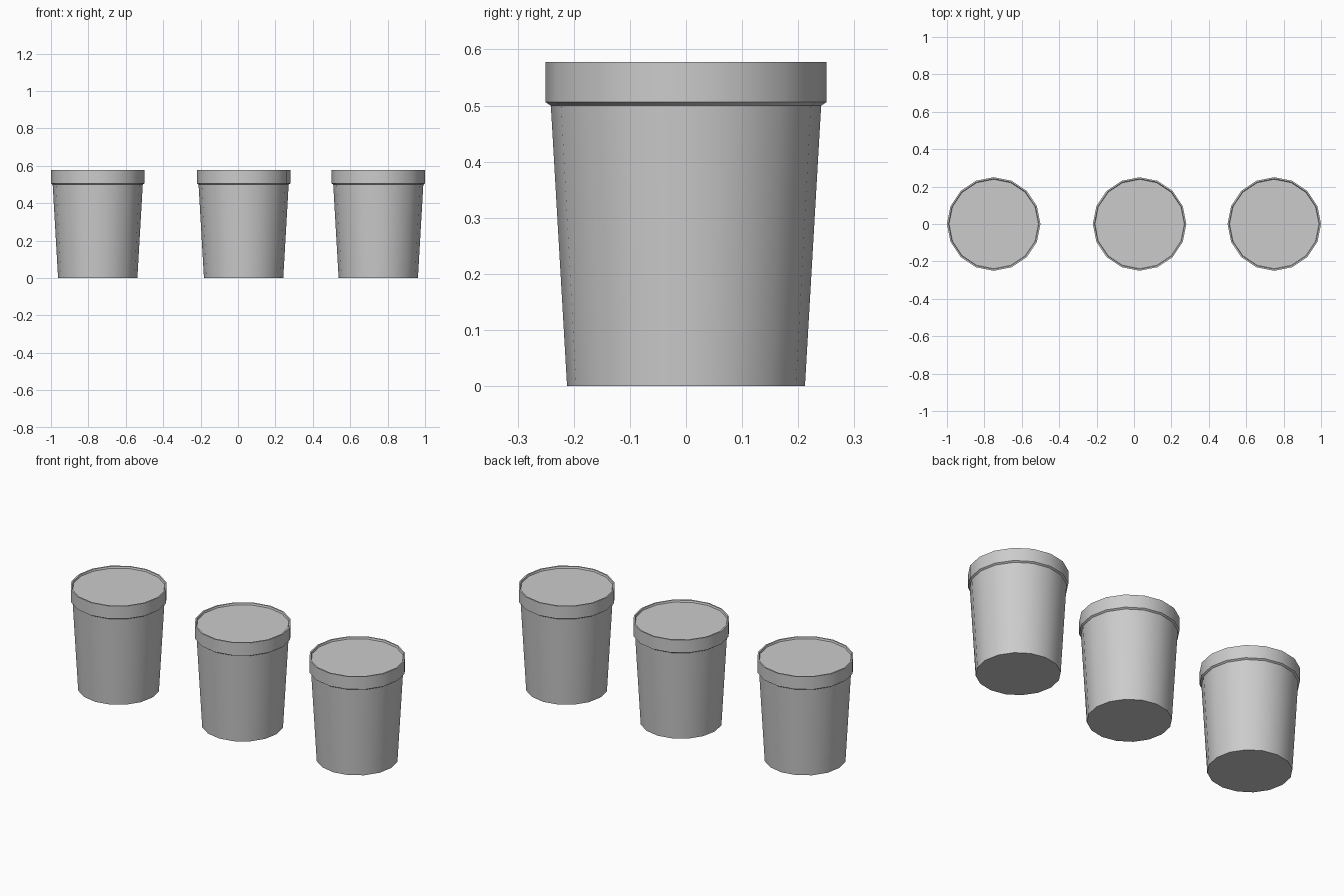
import bpy, bmesh, math

cube = bpy.data.objects.get("Cube")
if cube:
    bpy.data.objects.remove(cube, do_unlink=True)

SIDES = 16
grey = bpy.data.materials.new("plain grey")
grey.use_nodes = True
colour = (0.6, 0.6, 0.6, 1)
grey.diffuse_color = colour
grey.node_tree.nodes["Principled BSDF"].inputs["Base Color"].default_value = colour


def turned(name, profile, x):
    """Revolve a (radius, height) profile and cap both ends."""
    bm = bmesh.new()
    rings = []
    for r, z in profile:
        angles = [2 * math.pi * i / SIDES for i in range(SIDES)]
        rings.append([bm.verts.new((r * math.cos(a), r * math.sin(a), z)) for a in angles])
    for low, high in zip(rings, rings[1:]):
        for i in range(SIDES):
            j = (i + 1) % SIDES
            bm.faces.new((low[i], low[j], high[j], high[i]))
    bm.faces.new(rings[0][::-1])
    bm.faces.new(rings[-1])
    bmesh.ops.recalc_face_normals(bm, faces=bm.faces)
    mesh = bpy.data.meshes.new(name)
    bm.to_mesh(mesh)
    bm.free()
    mesh.materials.append(grey)
    obj = bpy.data.objects.new(name, mesh)
    obj.location.x = x
    bpy.context.collection.objects.link(obj)
    bpy.ops.object.select_all(action="DESELECT")
    obj.select_set(True)
    bpy.context.view_layer.objects.active = obj
    bpy.ops.object.shade_smooth_by_angle(angle=math.radians(30))


# Tapered tub, and a lid with a chamfered lower edge and a sunken top
tub = [(0.212, 0), (0.241, 0.502)]
lid = [(0.241, 0.5), (0.25, 0.506), (0.25, 0.578), (0.242, 0.578), (0.239, 0.568)]

for side, x in (("right", -0.75), ("middle", 0.03), ("left", 0.75)):
    turned(side + "_tub", tub, x)
    turned(side + "_lid", lid, x)
